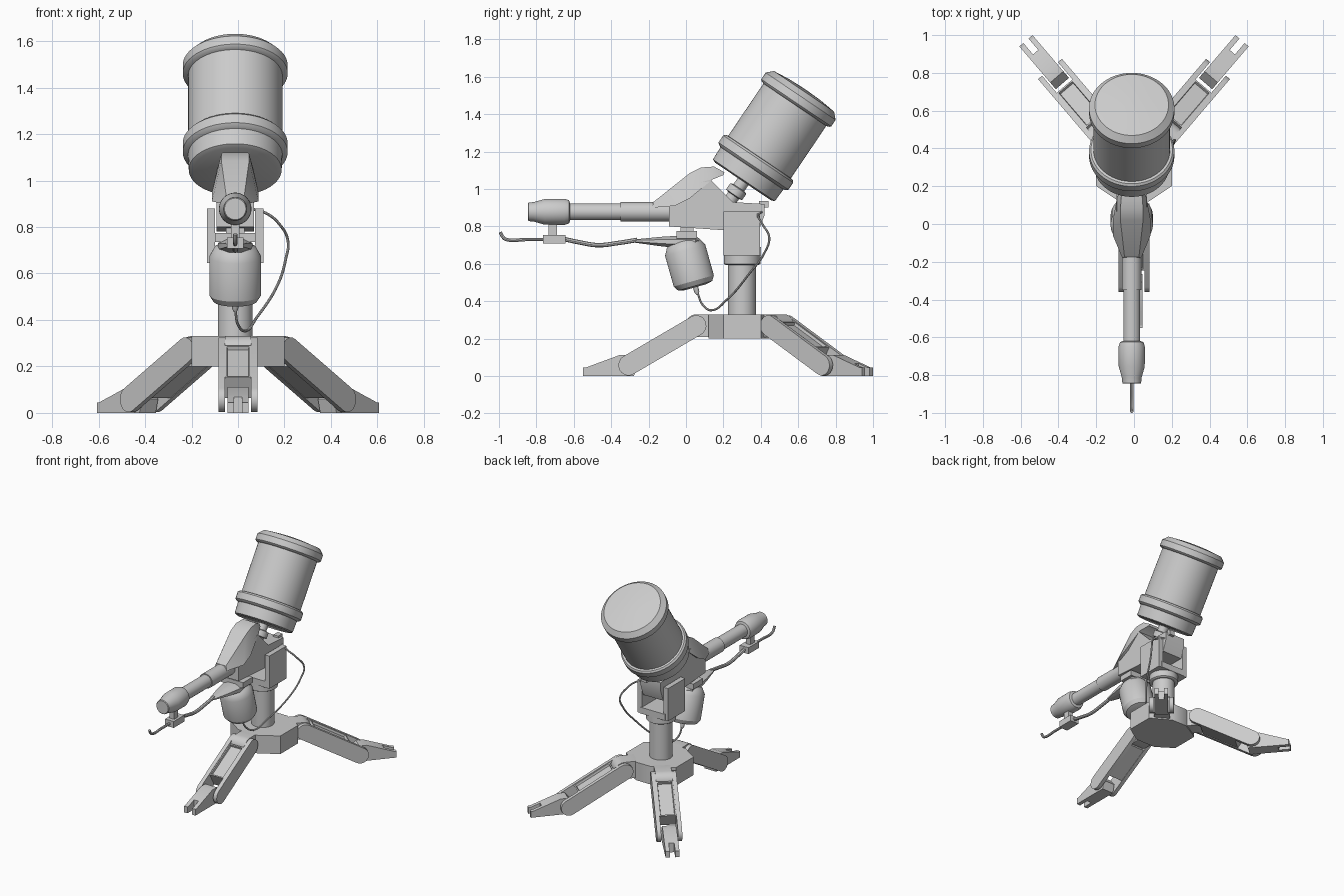
import bpy, bmesh, math
from mathutils import Matrix, Vector

if "Cube" in bpy.data.objects:
    bpy.data.objects.remove(bpy.data.objects["Cube"], do_unlink=True)

GREY = (0.6, 0.6, 0.6, 1)
mat = bpy.data.materials.new("plain grey")
mat.use_nodes = True
mat.diffuse_color = GREY
mat.node_tree.nodes["Principled BSDF"].inputs["Base Color"].default_value = GREY

CX = -0.012   # centre line of the sprayer
HUB_Y = 0.3   # centre of the tripod


def smooth(ob):
    bpy.ops.object.select_all(action='DESELECT')
    ob.select_set(True)
    bpy.context.view_layer.objects.active = ob
    bpy.ops.object.shade_smooth_by_angle(angle=math.radians(32))


def finish(name, bm, matrix=None):
    if matrix is not None:
        bm.transform(matrix)
    bmesh.ops.recalc_face_normals(bm, faces=bm.faces)
    me = bpy.data.meshes.new(name)
    bm.to_mesh(me)
    bm.free()
    me.materials.append(mat)
    ob = bpy.data.objects.new(name, me)
    bpy.context.collection.objects.link(ob)
    smooth(ob)
    return ob


def bridge(bm, rings):
    """Skin a list of vertex rings and cap both ends."""
    n = len(rings[0])
    for a, b in zip(rings, rings[1:]):
        for i in range(n):
            j = (i + 1) % n
            bm.faces.new((a[i], a[j], b[j], b[i]))
    return bm.faces.new(rings[0]), bm.faces.new(rings[-1])


def extrude(name, profile, x0, x1, matrix=None):
    """Side profile in (y, z), extruded along x."""
    bm = bmesh.new()
    bridge(bm, [[bm.verts.new((x, y, z)) for y, z in profile] for x in (x0, x1)])
    return finish(name, bm, matrix)


def box(name, x, y, z, matrix=None):
    return extrude(name, [(y[0], z[0]), (y[1], z[0]), (y[1], z[1]), (y[0], z[1])], x[0], x[1], matrix)


def lathe(name, profile, origin, axis, sides=40, squash=1.0):
    """Profile in (radius, distance along axis)."""
    bm = bmesh.new()
    rings = []
    for r, t in profile:
        angles = [math.tau * (i + 0.5) / sides for i in range(sides)]
        rings.append([bm.verts.new((r * math.cos(a), r * squash * math.sin(a), t)) for a in angles])
    bridge(bm, rings)
    z = Vector(axis).normalized()
    x = Vector((1, 0, 0)) if abs(z.x) < 0.9 else Vector((0, 1, 0))
    y = z.cross(x)
    turn = Matrix((x, y, z)).transposed().to_4x4()
    return finish(name, bm, Matrix.Translation(origin) @ turn)


def tube(name, points, radius):
    """Round tube along a smooth path, turned into a mesh."""
    cu = bpy.data.curves.new(name, 'CURVE')
    cu.dimensions = '3D'
    cu.bevel_depth = radius
    cu.bevel_resolution = 2
    cu.use_fill_caps = True
    cu.resolution_u = 8
    sp = cu.splines.new('BEZIER')
    sp.bezier_points.add(len(points) - 1)
    for bp, p in zip(sp.bezier_points, points):
        bp.co = p
        bp.handle_left_type = bp.handle_right_type = 'AUTO'
    tmp = bpy.data.objects.new(name + "_path", cu)
    bpy.context.collection.objects.link(tmp)
    bpy.context.view_layer.update()
    me = bpy.data.meshes.new_from_object(tmp.evaluated_get(bpy.context.evaluated_depsgraph_get()))
    bpy.data.objects.remove(tmp, do_unlink=True)
    me.materials.clear()
    me.materials.append(mat)
    ob = bpy.data.objects.new(name, me)
    bpy.context.collection.objects.link(ob)
    smooth(ob)


def stadium(p, q, r, steps=10):
    """Outline of a bar with round ends between two pivots."""
    a = math.atan2(q[1] - p[1], q[0] - p[0])
    pts = []
    for c, start in ((q, a - math.pi / 2), (p, a + math.pi / 2)):
        for i in range(steps + 1):
            t = start + math.pi * i / steps
            pts.append((c[0] + r * math.cos(t), c[1] + r * math.sin(t)))
    return pts


# Tripod legs, each drawn reaching along -y and then turned about the hub
def leg(name, angle, stretch):
    m = (Matrix.Translation((0, HUB_Y, 0)) @ Matrix.Rotation(math.radians(angle), 4, 'Z')
         @ Matrix.Diagonal((1, stretch, 1, 1)))
    top, low = (-0.25, 0.27), (-0.62, 0.058)
    extrude(name + "_bracket", stadium((-0.16, 0.27), top, 0.06), -0.055, 0.055, m)
    for side, s in (("left", 1), ("right", -1)):
        extrude(f"{name}_{side}_cheek", stadium(top, low, 0.055), s * 0.055, s * 0.083, m)
        box(f"{name}_{side}_prong", (s * 0.018, s * 0.046), (-0.868, -0.76), (0, 0.045), m)
    # middle of the arm with a sunken panel on top
    d = (Vector(low) - Vector(top))
    n = Vector((d.y, -d.x)).normalized() * 0.052
    p, q = Vector(top) + d * 0.12, Vector(top) + d * 0.76
    bm = bmesh.new()
    rings = [[bm.verts.new((x, v.x, v.y)) for v in (p + n, q + n, q - n, p - n)] for x in (-0.056, 0.056)]
    bridge(bm, rings)
    bmesh.ops.recalc_face_normals(bm, faces=bm.faces)
    panel = max(bm.faces, key=lambda f: f.normal.z)
    bmesh.ops.inset_individual(bm, faces=[panel], thickness=0.012)
    bmesh.ops.inset_individual(bm, faces=[panel], thickness=0.004, depth=-0.015)
    finish(name + "_arm", bm, m)
    foot = [(-0.59, 0), (-0.79, 0), (-0.79, 0.068), (-0.67, 0.112), (-0.62, 0.112), (-0.575, 0.06)]
    extrude(name + "_foot", foot, -0.046, 0.046, m)
    for s in (1, -1):
        extrude(name + "_toe_rail", [(-0.78, 0.04), (-0.868, 0.04), (-0.78, 0.072)], s * 0.018, s * 0.046, m)


leg("front_leg", 0, 0.98)
leg("back_left_leg", 139.5, 1.015)
leg("back_right_leg", -139.5, 1.015)

# Hub plate
half = [(0.08, 0.12), (0.2, 0.2), (0.2, 0.4), (0.06, 0.48)]
outline = half + [(-x, y) for x, y in reversed(half)]
bm = bmesh.new()
bridge(bm, [[bm.verts.new((x, y, z)) for x, y in outline] for z in (0.2, 0.33)])
finish("hub", bm)

# Column, collar and yoke
lathe("column", [(0.075, 0.32), (0.075, 0.61)], (CX, HUB_Y, 0), (0, 0, 1))
lathe("collar", [(0.09, 0.595), (0.098, 0.6), (0.098, 0.65)], (CX, HUB_Y, 0), (0, 0, 1))
box("yoke_floor", (CX - 0.1, CX + 0.1), (0.2, 0.4), (0.645, 0.69))
for side, s in (("left", 1), ("right", -1)):
    box(f"yoke_{side}_plate", (CX + s * 0.086, CX + s * 0.122), (0.2, 0.395), (0.645, 0.88))

# Receiver body
body = [(-0.09, 0.91), (-0.09, 0.8), (0.2, 0.78), (0.39, 0.78), (0.42, 0.86), (0.42, 0.92),
        (0.25, 0.93), (0.2, 0.98), (0.13, 1.05), (0.06, 1.03), (0, 0.94)]
extrude("receiver", body, CX - 0.08, CX + 0.08)
box("cable_clip", (CX + 0.02, CX + 0.06), (0.39, 0.44), (0.9, 0.935))

# Faceted cowl: lower (y, z, half width) and upper (y, z, half width) per station
stations = [((-0.18, 0.9, 0.05), (-0.175, 0.93, 0.038)), ((-0.06, 0.91, 0.1), (0.02, 1.085, 0.06)),
            ((0.02, 0.95, 0.1), (0.08, 1.115, 0.06)), ((0.14, 1.05, 0.078), (0.15, 1.12, 0.055)),
            ((0.2, 1.075, 0.05), (0.205, 1.09, 0.04))]
bm = bmesh.new()
bridge(bm, [[bm.verts.new((CX + s * w, y, z)) for s, (y, z, w) in ((-1, lo), (-1, hi), (1, hi), (1, lo))]
            for lo, hi in stations])
finish("cowl", bm)

# Barrel and muzzle
lathe("barrel", [(0.045, 0.09), (0.045, 0.37), (0.052, 0.37), (0.052, 0.78)], (CX, -0.72, 0.878), (0, 1, 0))
lathe("muzzle", [(0.046, 0), (0.05, 0.004), (0.052, 0.03), (0.069, 0.09), (0.07, 0.195), (0.062, 0.22),
                 (0.046, 0.225)], (CX, -0.845, 0.878), (0, 1, 0))

# Large tilted tank with its neck
lathe("tank", [(0.18, 0), (0.2, 0.008), (0.203, 0.085), (0.215, 0.09), (0.226, 0.1), (0.226, 0.145),
               (0.216, 0.156), (0.203, 0.158), (0.203, 0.495), (0.218, 0.5), (0.226, 0.508),
               (0.226, 0.55), (0.195, 0.582), (0.1, 0.592), (0.01, 0.595)],
      (CX, 0.305, 1.04), (0, 0.56, 0.83), 56)
lathe("tank_neck", [(0.035, -0.16), (0.035, -0.09), (0.052, -0.085), (0.052, -0.045), (0.035, -0.04),
                    (0.035, 0.01)], (CX, 0.305, 1.04), (0, 0.56, 0.83), 24)

# Pilot igniter under the muzzle
box("igniter_post", (CX - 0.018, CX + 0.018), (-0.735, -0.69), (0.74, 0.83))
box("igniter_block", (CX - 0.035, CX + 0.035), (-0.765, -0.645), (0.708, 0.754))
tube("igniter_tip", [(CX, -0.75, 0.73), (CX, -0.85, 0.73), (CX, -0.965, 0.732), (CX, -0.98, 0.745),
                     (CX, -0.993, 0.77)], 0.009)
tube("igniter_hose", [(CX, -0.65, 0.732), (CX, -0.57, 0.715), (CX, -0.47, 0.7), (CX, -0.36, 0.712),
                      (CX, -0.26, 0.728)], 0.012)

# Regulator and small canister
lathe("regulator", [(0.022, 0), (0.03, 0.03), (0.058, 0.13), (0.08, 0.24), (0.08, 0.32), (0.04, 0.345)],
      (CX, -0.27, 0.722), (0, 1, -0.02), 8, 0.46)
box("valve_bar", (CX - 0.088, CX + 0.088), (-0.05, 0.06), (0.735, 0.775))
box("valve_mount", (CX - 0.04, CX + 0.04), (-0.03, 0.04), (0.76, 0.82))
lathe("canister", [(0.05, 0), (0.09, 0.025), (0.112, 0.065), (0.112, 0.235), (0.095, 0.262), (0.06, 0.27)],
      (CX, -0.022, 0.735), (0, 0.27, -0.96))
lathe("canister_outlet", [(0.014, 0.26), (0.014, 0.295), (0.008, 0.31)], (CX, -0.022, 0.735), (0, 0.27, -0.96), 16)

# Loose cable from the canister to the yoke
tube("cable", [(CX, 0.06, 0.45), (0, 0.09, 0.38), (0.03, 0.135, 0.352), (0.08, 0.22, 0.41), (0.17, 0.34, 0.55),
               (0.205, 0.42, 0.66), (0.215, 0.445, 0.74), (0.18, 0.41, 0.81), (0.12, 0.385, 0.86),
               (0.05, 0.41, 0.88)], 0.006)
